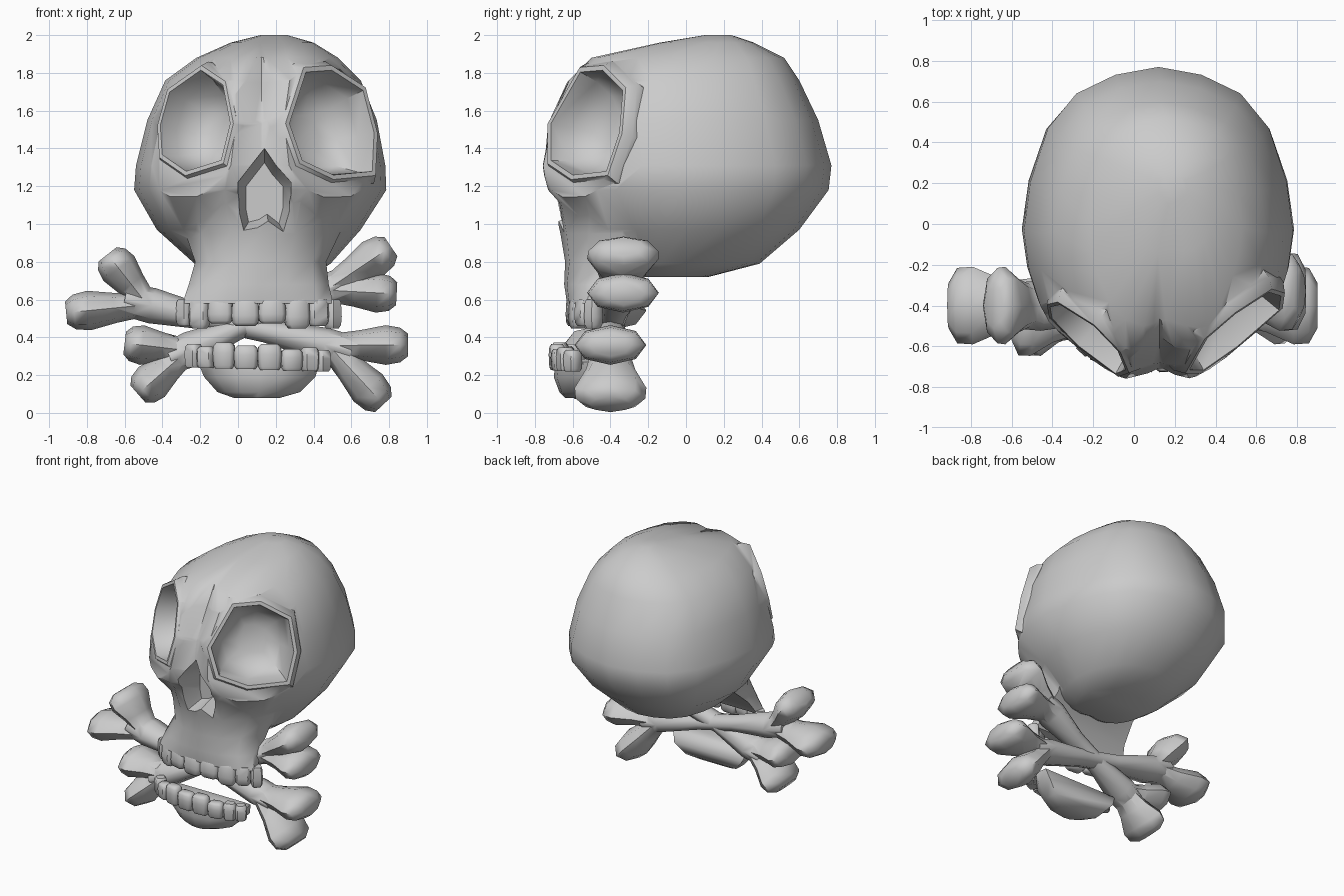
import bpy, bmesh, math
from mathutils import Vector as V

if "Cube" in bpy.data.objects:
    bpy.data.objects.remove(bpy.data.objects["Cube"])


def loft(name, rings, angle=40, smooth=True):
    """Closed solid skinned through rings that share a point count."""
    bm = bmesh.new()
    rows = [[bm.verts.new(p) for p in r] for r in rings]
    n = len(rows[0])
    for a, b in zip(rows, rows[1:]):
        for i in range(n):
            j = (i + 1) % n
            bm.faces.new((a[i], a[j], b[j], b[i]))
    bm.faces.new(rows[0])
    bm.faces.new(rows[-1])
    bmesh.ops.recalc_face_normals(bm, faces=bm.faces)
    me = bpy.data.meshes.new(name)
    bm.to_mesh(me)
    bm.free()
    ob = bpy.data.objects.new(name, me)
    bpy.context.collection.objects.link(ob)
    if smooth:
        shade(ob, angle)
    return ob


def select(obs):
    bpy.ops.object.select_all(action='DESELECT')
    for o in obs:
        o.select_set(True)
    bpy.context.view_layer.objects.active = obs[0]


def shade(ob, angle):
    select([ob])
    bpy.ops.object.shade_smooth_by_angle(angle=math.radians(angle))


def boolean(ob, tool, op):
    select([ob])
    m = ob.modifiers.new("bool", 'BOOLEAN')
    m.operation, m.object, m.solver = op, tool, 'EXACT'
    bpy.ops.object.modifier_apply(modifier=m.name)
    bpy.data.objects.remove(tool)


def slice_off(ob, point, normal):
    """Cut away everything on the normal side of a plane and close the cut."""
    bm = bmesh.new()
    bm.from_mesh(ob.data)
    res = bmesh.ops.bisect_plane(bm, geom=bm.verts[:] + bm.edges[:] + bm.faces[:], dist=1e-5,
                                 plane_co=point, plane_no=normal, clear_outer=True)
    cut = [e for e in res['geom_cut'] if isinstance(e, bmesh.types.BMEdge)]
    bmesh.ops.holes_fill(bm, edges=cut, sides=0)
    bmesh.ops.recalc_face_normals(bm, faces=bm.faces)
    bm.to_mesh(ob.data)
    bm.free()


def mirror_half(half):
    """Half outline (u >= 0, first point on the axis) to a full loop."""
    return half + [(-u, v) for u, v in reversed(half) if u > 0]


# Cranium: horizontal rings (z, left, right, front, back)
plan = mirror_half([(0, -.94), (.28, -1), (.52, -.94), (.74, -.77), (.88, -.52), (.96, -.3), (1, -.05),
                    (.95, .27), (.82, .61), (.61, .83), (.32, .95), (0, 1)])
levels = [(.72, -.12, .38, -.3, .12), (.79, -.23, .49, -.42, .39), (.97, -.43, .65, -.54, .60),
          (1.18, -.55, .785, -.73, .755), (1.31, -.54, .78, -.765, .77), (1.55, -.48, .735, -.72, .70),
          (1.76, -.385, .65, -.62, .60), (1.88, -.22, .53, -.5, .52), (1.96, -.04, .4, -.14, .36),
          (2.0, .12, .26, .1, .24)]
rings = []
for z, xl, xr, yf, yb in levels:
    cx, hx, cy, hy = (xl + xr) / 2, (xr - xl) / 2, (yf + yb) / 2, (yb - yf) / 2
    rings.append([V((cx + hx * u, cy + hy * v, z)) for u, v in plan])
skull = loft("skull", rings, smooth=False)

# Eye outlines lie on two slanted planes that also flatten the face
eyes = {1: [(.26, 1.53), (.35, 1.81), (.49, 1.82), (.66, 1.71), (.72, 1.48), (.71, 1.27), (.5, 1.25), (.33, 1.33)],
        -1: [(-.03, 1.53), (-.07, 1.74), (-.19, 1.82), (-.36, 1.7), (-.41, 1.52), (-.4, 1.36),
             (-.27, 1.27), (-.08, 1.33)]}
frames = []
for s, pts in eyes.items():
    inner = .25 if s > 0 else -.02
    loop = [V((x, -.73 + .84 * abs(x - inner) + .3 * (z - 1.5), z)) for x, z in pts]
    c = sum(loop, V()) / len(loop)
    out = V((s * .84, -1, .3)).normalized()
    frames.append((loop, c, out))
    slice_off(skull, c - out * .01, out)

# Upper jaw and nose ridge: D-shaped rings (z, centre, half width, front, back)
dshape = mirror_half([(0, 0), (.4, .06), (.75, .28), (.95, .6), (.92, 1)])
muzzle = [(.58, .105, .42, -.63, -.46), (.68, .11, .39, -.645, -.4), (.8, .12, .365, -.64, -.27),
          (.95, .13, .43, -.665, -.12), (1.17, .125, .54, -.715, .02), (1.33, .13, .4, -.72, .02),
          (1.5, .13, .16, -.66, -.1)]
boolean(skull, loft("muzzle", [[V((cx + w * u, yf + (yb - yf) * v, z)) for u, v in dshape]
                               for z, cx, w, yf, yb in muzzle], smooth=False), 'UNION')


# Eye sockets: low rim, hollow between the brows, then tapering holes
def eye_solid(frame, steps):
    loop, c, out = frame
    return loft("eye", [[c + (p - c) * k + out * d for p in loop] for k, d in steps], smooth=False)


for f in frames:
    boolean(skull, eye_solid(f, [(1.25, -.3), (1.17, -.04), (1.06, .01)]), 'UNION')
brow = [(1.42, -.74), (1.55, -.67), (1.75, -.55), (1.95, -.42)]
boolean(skull, loft("brow_notch", [[V((.125, y, z)), V((.6, -.9, z)), V((-.35, -.9, z))] for z, y in brow],
                    smooth=False), 'DIFFERENCE')
for f in frames:
    boolean(skull, eye_solid(f, [(.35, -.24), (.68, -.2), (.88, -.1), (.97, .005), (1.1, .25)]), 'DIFFERENCE')

# Nose opening
nose = [(.14, 1.40), (.07, 1.31), (0, 1.22), (0, 1.05), (.02, .95), (.10, .97),
        (.16, 1.01), (.25, .94), (.28, 1.06), (.28, 1.22), (.2, 1.31)]
boolean(skull, loft("nose", [[V((.14 + (x - .14) * k, y, 1.15 + (z - 1.15) * k)) for x, z in nose]
                             for y, k in [(-.95, 1.05), (-.7, 1), (-.52, .7)]], smooth=False), 'DIFFERENCE')
shade(skull, 50)

# Lower jaw
jaw = [(.08, .1, .13, -.64, -.5), (.11, .11, .23, -.67, -.46), (.19, .115, .31, -.70, -.43),
       (.27, .11, .34, -.69, -.45), (.285, .11, .3, -.66, -.47)]
loft("lower_jaw", [[V((cx + w * u, yf + (yb - yf) * v, z)) for u, v in dshape]
                   for z, cx, w, yf, yb in jaw])


# Teeth: rounded blocks set along an elliptical arc
def tooth_row(name, count, cx, a, cy, b, sweep, root, tip, tilt):
    step = 2 * sweep / count
    for i in range(count):
        t = math.radians(-sweep + (i + .5) * step)
        pos = V((cx + a * math.sin(t), cy - b * math.cos(t), 0))
        tan = V((a * math.cos(t), b * math.sin(t), 0))
        w = max(.04, tan.length * math.radians(step) / 2) * 1.02
        tan.normalize()
        nrm = V((tan.y, -tan.x, 0))
        end = tip + .012 * (-1) ** i * (1 if i % 3 else 0)
        rows = []
        for h, k in [(0, .8), (.12, .95), (.6, 1.03), (.88, .95), (1, .7)]:
            z = root + (end - root) * h + tilt * (pos.x - cx)
            rows.append([pos + tan * w * k * u + nrm * .04 * k * v + V((0, 0, z)) for u, v in
                         [(1, .5), (.7, 1), (-.7, 1), (-1, .5), (-1, -.5), (-.7, -1), (.7, -1), (1, -.5)]])
        loft(f"{name}_{i + 1}", rows, 50)


tooth_row("upper_tooth", 8, .11, .425, -.42, .175, 76, .6, .46, 0)
tooth_row("lower_tooth", 8, .105, .365, -.55, .135, 78, .23, .355, -.03)


# Crossed bones: waisted shaft with two flattened knobs at each end
def tube(name, path):
    rows = []
    d = V((path[-1][0] - path[0][0], 0, path[-1][2] - path[0][2])).normalized()
    n = V((-d.z, 0, d.x))
    for x, y, z, r, ry in path:
        rows.append([V((x, y, z)) + n * r * math.cos(k * math.pi / 4) + V((0, ry * math.sin(k * math.pi / 4), 0))
                     for k in range(8)])
    return loft(name, rows, 60)


def bone(name, start, end, tips):
    a, b = V(start), V(end)
    shaft = [(*a.lerp(b, t), r, r * 1.3) for t, r in
             [(0, .085), (.12, .095), (.38, .06), (.62, .06), (.88, .09), (1, .08)]]
    parts = [tube(name, shaft)]
    for base, inset, pair in [(a, a.lerp(b, .1), tips[:2]), (b, b.lerp(a, .1), tips[2:])]:
        for x, z in pair:
            tip = V((x, base.y, z))
            parts.append(tube(name, [(*inset.lerp(tip, t), r, ry) for t, r, ry in
                                     [(0, .06, .09), (.4, .08, .13), (.72, .105, .19),
                                      (.9, .092, .185), (1, .06, .11)]]))
    for p in parts[1:]:
        boolean(parts[0], p, 'UNION')
    shade(parts[0], 60)


bone("bone_falling", (-.60, -.40, .60), (.60, -.40, .33),
     [(-.69, .84), (-.91, .53), (.90, .36), (.77, .045)])
bone("bone_rising", (-.36, -.46, .29), (.56, -.33, .69),
     [(-.60, .37), (-.53, .1), (.81, .88), (.84, .63)])
